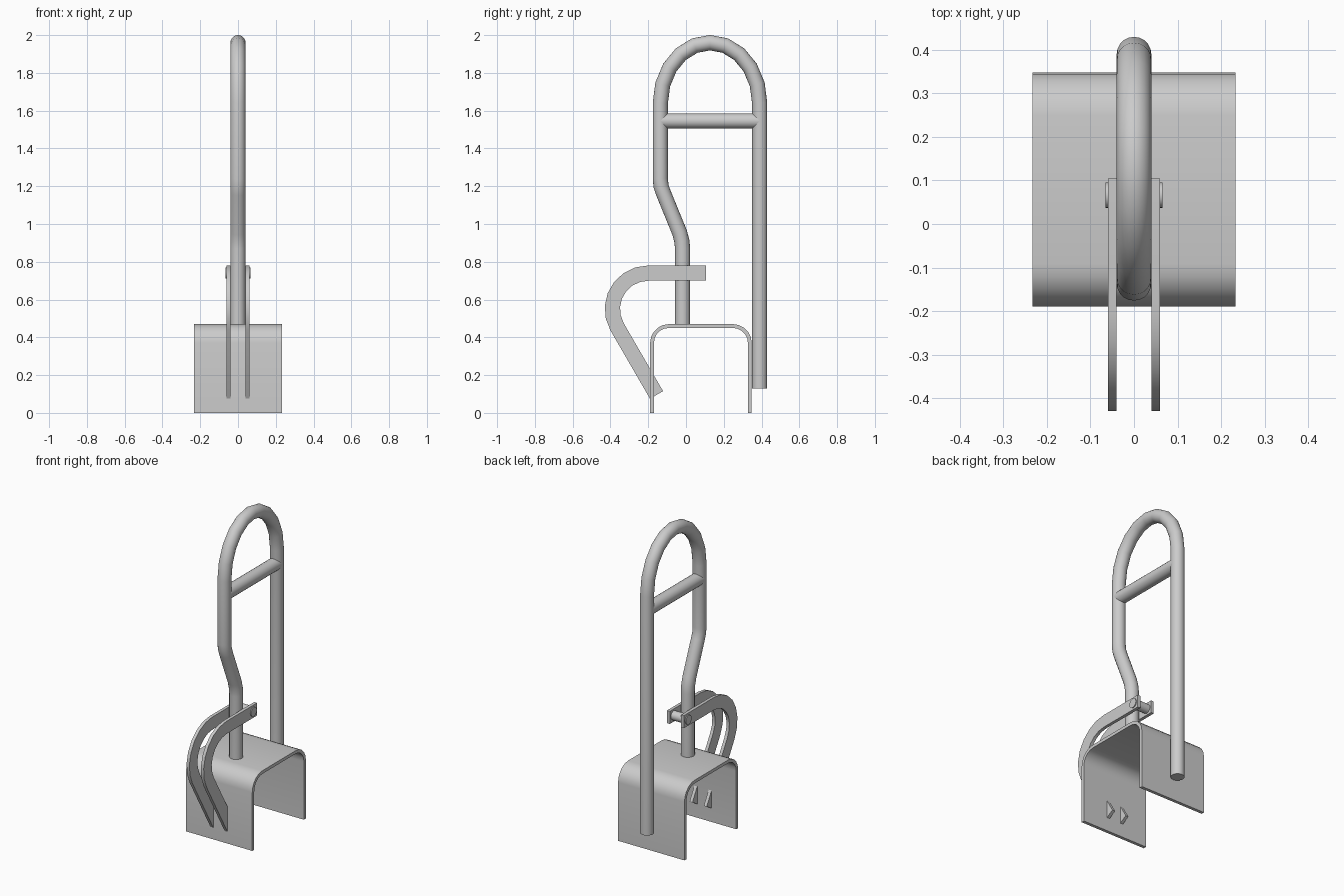
import bpy, bmesh
from math import sin, cos, radians, pi
from mathutils import Vector

if "Cube" in bpy.data.objects:
    bpy.data.objects.remove(bpy.data.objects["Cube"])


def arc(cy, cz, ry, rz, a0, a1, n):
    """Points of an elliptical arc in the y-z plane, angles in degrees."""
    out = []
    for i in range(n + 1):
        a = radians(a0 + (a1 - a0) * i / n)
        out.append((cy + ry * cos(a), cz + rz * sin(a)))
    return out


def mitres(path):
    """Sideways mitre vector at every point of a y-z path."""
    pts = [Vector(p) for p in path]
    dirs = [(b - a).normalized() for a, b in zip(pts, pts[1:])]
    out = []
    for i, p in enumerate(pts):
        d0, d1 = dirs[max(i - 1, 0)], dirs[min(i, len(dirs) - 1)]
        t = (d0 + d1).normalized()
        n = Vector((-t.y, t.x))
        out.append((p, n / max(t.dot(d1), 0.5)))
    return out


def sweep(name, path, section):
    """Sweep a closed (x, sideways) section along a y-z path."""
    bm = bmesh.new()
    rings = []
    for p, n in mitres(path):
        rings.append([bm.verts.new((x, p.x + n.x * s, p.y + n.y * s)) for x, s in section])
    k = len(section)
    for a, b in zip(rings, rings[1:]):
        for i in range(k):
            j = (i + 1) % k
            bm.faces.new((a[i], a[j], b[j], b[i]))
    bm.faces.new(rings[0])
    bm.faces.new(rings[-1])
    bmesh.ops.recalc_face_normals(bm, faces=bm.faces)
    mesh = bpy.data.meshes.new(name)
    bm.to_mesh(mesh)
    bm.free()
    ob = bpy.data.objects.new(name, mesh)
    bpy.context.collection.objects.link(ob)
    bpy.ops.object.select_all(action='DESELECT')
    ob.select_set(True)
    bpy.context.view_layer.objects.active = ob
    bpy.ops.object.shade_smooth_by_angle(angle=radians(30))
    return ob


def circle(r, n=20):
    return [(r * cos(2 * pi * i / n), r * sin(2 * pi * i / n)) for i in range(n)]


def rect(x0, x1, h):
    return [(x0, -h), (x1, -h), (x1, h), (x0, h)]


# Bent sheet saddle
saddle = ([(-0.18, 0)] + arc(-0.09, 0.37, 0.09, 0.09, 180, 90, 5)
          + arc(0.248, 0.37, 0.09, 0.09, 90, 0, 5) + [(0.338, 0)])
sweep("saddle", saddle, rect(-0.233, 0.233, 0.01))

# Long bent tube: front stem, kink, loop over the top, rear leg
tube = ([(-0.018, 0.46), (-0.018, 0.87), (-0.022, 0.91), (-0.034, 0.955),
         (-0.12, 1.165), (-0.132, 1.2), (-0.136, 1.24)]
        + arc(0.127, 1.64, 0.263, 0.32, 180, 0, 10) + [(0.39, 0.13)])
sweep("main_tube", tube, circle(0.04))

# Crossbar of the loop
sweep("crossbar", [(-0.136, 1.545), (0.39, 1.545)], circle(0.04))

# Pair of curved hook plates
hook = ([(0.105, 0.74)] + arc(-0.2, 0.55, 0.19, 0.19, 90, 210, 7) + [(-0.156, 0.095)])
for side, x0 in (("left", -0.06), ("right", 0.04)):
    sweep("hook_plate_" + side, hook, rect(x0, x0 + 0.02, 0.04))

# Pivot pin through the plates
bpy.ops.mesh.primitive_cylinder_add(vertices=20, radius=0.029, depth=0.132,
                                    location=(0, 0.066, 0.74), rotation=(0, pi / 2, 0))
bpy.context.object.name = "pivot_pin"
bpy.ops.object.shade_smooth_by_angle(angle=radians(30))
